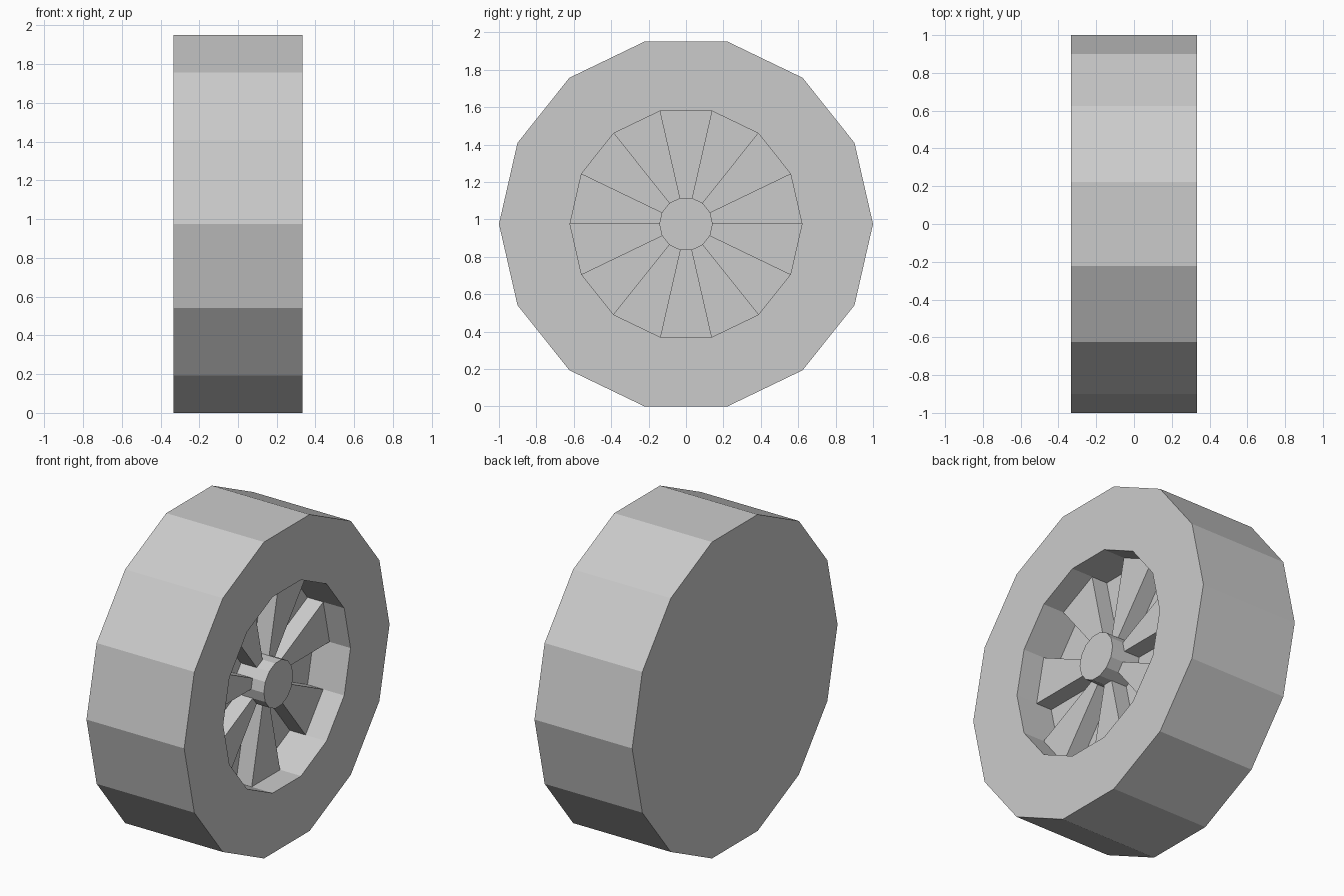
import bpy
import bmesh
from math import cos, sin, tau

SIDES = 14
R_TYRE, R_RIM, R_HUB = 1.0, 0.62, 0.143
FRONT = 0.333                # outer face of the wheel, on +x
FLOOR = FRONT - 0.25         # bottom of the recess
SPOKE = FRONT - 0.143        # outer face of the spokes
HUB = FRONT - 0.057          # outer face of the hub
AXLE_Z = cos(tau / SIDES / 2)

cube = bpy.data.objects.get("Cube")
if cube:
    bpy.data.objects.remove(cube, do_unlink=True)

grey = bpy.data.materials.new("plain grey")
grey.use_nodes = True
grey.diffuse_color = (0.6, 0.6, 0.6, 1)
grey.node_tree.nodes["Principled BSDF"].inputs["Base Color"].default_value = grey.diffuse_color


def point(x, radius, step):
    a = tau * step / SIDES
    return (x, radius * cos(a), radius * sin(a))


def add_object(name, bm):
    bmesh.ops.recalc_face_normals(bm, faces=bm.faces)
    mesh = bpy.data.meshes.new(name)
    bm.to_mesh(mesh)
    bm.free()
    mesh.materials.append(grey)
    obj = bpy.data.objects.new(name, mesh)
    obj.location.z = AXLE_Z
    bpy.context.collection.objects.link(obj)
    return obj


def lathe(name, profile):
    """Turn (x, radius) points around the axle and cap both ends."""
    bm = bmesh.new()
    rings = [[bm.verts.new(point(x, r, i)) for i in range(SIDES)] for x, r in profile]
    for a, b in zip(rings, rings[1:]):
        for i in range(SIDES):
            j = (i + 1) % SIDES
            bm.faces.new((a[i], a[j], b[j], b[i]))
    bm.faces.new(rings[0])
    bm.faces.new(rings[-1])
    return add_object(name, bm)


def spoke(name, step):
    """Wedge filling one sector between hub and rim."""
    bm = bmesh.new()
    corners = ((R_HUB, step), (R_RIM, step), (R_RIM, step + 1), (R_HUB, step + 1))
    base = bm.faces.new([bm.verts.new(point(FLOOR, r, s)) for r, s in corners])
    top = bmesh.ops.extrude_face_region(bm, geom=[base], use_keep_orig=True)["geom"]
    for v in top:
        if isinstance(v, bmesh.types.BMVert):
            v.co.x = SPOKE
    return add_object(name, bm)


# Tyre with a closed back and a recessed front
lathe("tyre", [(-FRONT, R_TYRE), (FRONT, R_TYRE), (FRONT, R_RIM), (FLOOR, R_RIM)])

# Hub
lathe("hub", [(FLOOR, R_HUB), (HUB, R_HUB)])

# Spokes in every other sector
for n in range(SIDES // 2):
    spoke(f"spoke_{n + 1}", 2 * n)
